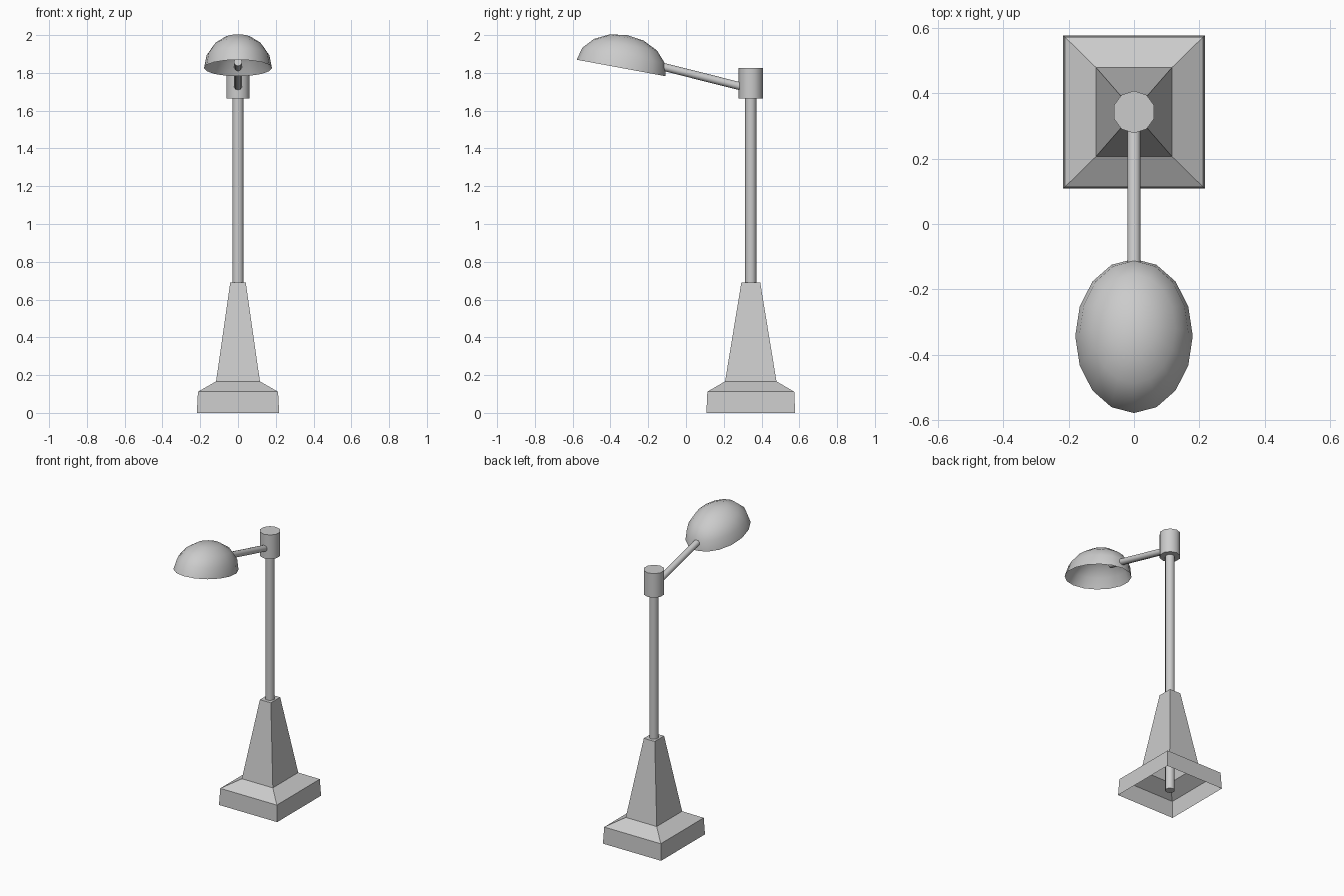
import bpy, bmesh, math
from mathutils import Matrix, Vector

if "Cube" in bpy.data.objects:
    bpy.data.objects.remove(bpy.data.objects["Cube"])

POST_Y = 0.343


def finish(name, bm, smooth_angle=None):
    me = bpy.data.meshes.new(name)
    bm.to_mesh(me)
    bm.free()
    ob = bpy.data.objects.new(name, me)
    bpy.context.collection.objects.link(ob)
    if smooth_angle:
        bpy.ops.object.select_all(action='DESELECT')
        ob.select_set(True)
        bpy.context.view_layer.objects.active = ob
        bpy.ops.object.shade_smooth_by_angle(angle=math.radians(smooth_angle))
    return ob


def skin(bm, rings):
    """Join successive vertex rings of equal length with quads."""
    for lo, hi in zip(rings, rings[1:]):
        n = len(lo)
        for i in range(n):
            j = (i + 1) % n
            bm.faces.new((lo[i], lo[j], hi[j], hi[i]))


def rod(name, start, end, radius, sides):
    start, end = Vector(start), Vector(end)
    axis = end - start
    rot = Vector((0, 0, 1)).rotation_difference(axis).to_matrix().to_4x4()
    bm = bmesh.new()
    bmesh.ops.create_cone(bm, cap_ends=True, segments=sides, radius1=radius,
                          radius2=radius, depth=axis.length,
                          matrix=Matrix.Translation((start + end) / 2) @ rot)
    return finish(name, bm, 50)


# Hollow square foot with tapering pedestal, open underneath: (z, half x, half y)
bm = bmesh.new()
levels = [(0, 0.218, 0.235), (0.112, 0.212, 0.230),
          (0.167, 0.116, 0.136), (0.69, 0.041, 0.05)]
rings = [[bm.verts.new((sx * hx, POST_Y + sy * hy, z))
          for sx, sy in ((-1, -1), (1, -1), (1, 1), (-1, 1))]
         for z, hx, hy in levels]
skin(bm, rings)
bm.faces.new(rings[-1])
finish("pedestal", bm)

# Post, collar and sloping arm
rod("post", (0, POST_Y, 0.01), (0, POST_Y, 1.70), 0.03, 10)
rod("collar", (0, POST_Y, 1.664), (0, POST_Y, 1.827), 0.065, 10)
rod("arm", (0, 0.32, 1.721), (0, -0.22, 1.857), 0.021, 10)

# Oval lamp shade: inner shell, lip and outer shell, tilted up at the front
HX, HY, HZ, SEG, STEPS = 0.18, 0.24, 0.177, 16, 4
outer = [(math.cos(a), math.sin(a)) for a in
         (math.pi / 2 * i / STEPS for i in range(STEPS))]
inner = [(0.93 * r, 0.93 * h) for r, h in reversed(outer[1:])]
bm = bmesh.new()
rings = []
for r, h in inner + outer:
    rings.append([bm.verts.new((HX * r * math.cos(t), HY * r * math.sin(t), HZ * h))
                  for t in (2 * math.pi * i / SEG for i in range(SEG))])
skin(bm, rings)
for ring, z in ((rings[0], 0.93 * HZ), (rings[-1], HZ)):
    tip = bm.verts.new((0, 0, z))
    for i in range(SEG):
        bm.faces.new((ring[i], ring[(i + 1) % SEG], tip))
bmesh.ops.recalc_face_normals(bm, faces=bm.faces)
bm.transform(Matrix.Translation((0, -0.343, 1.826))
             @ Matrix.Rotation(math.radians(-10.5), 4, 'X'))
finish("lamp_shade", bm, 50)
